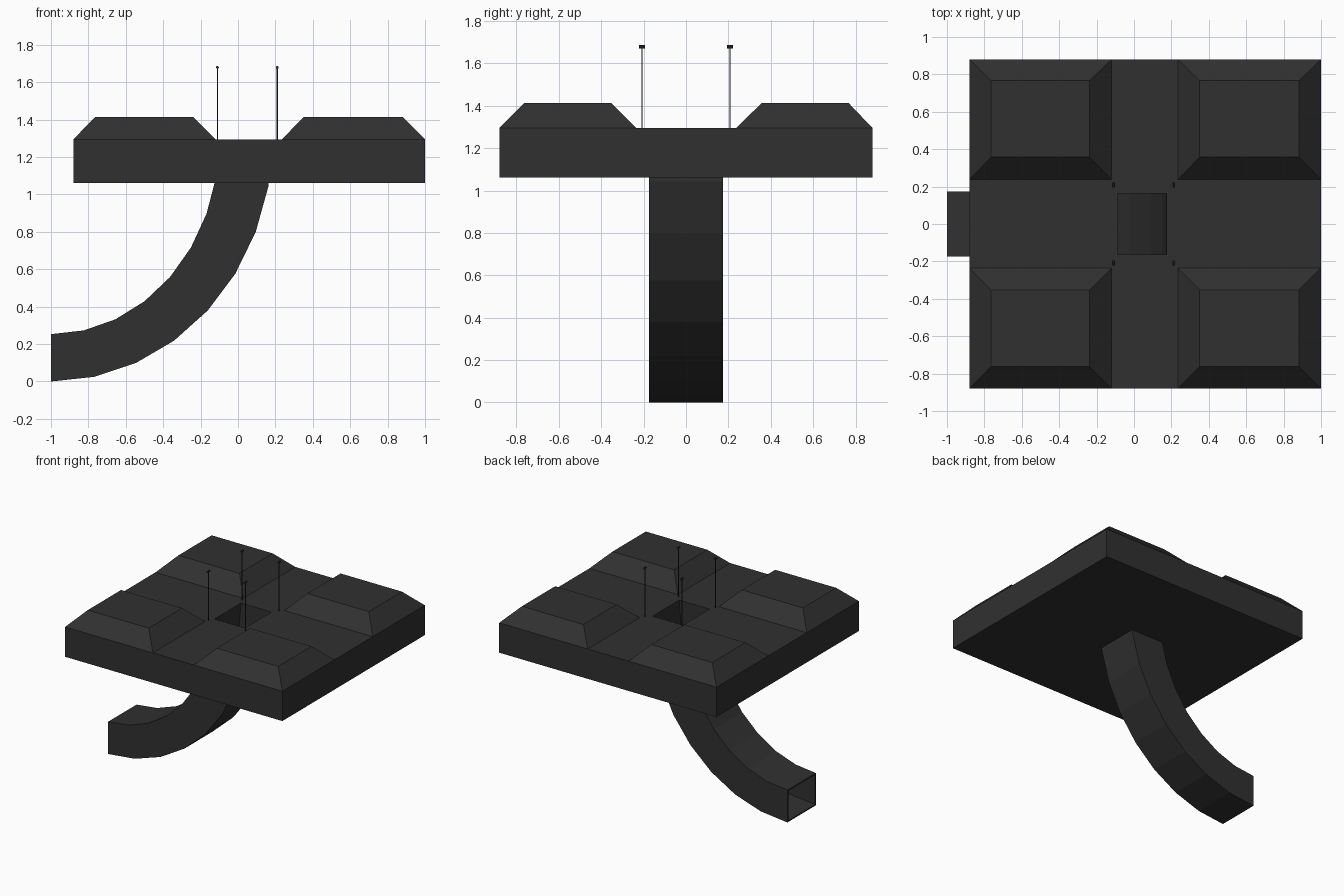
import bpy, bmesh, math
from mathutils import Matrix

if "Cube" in bpy.data.objects:
    bpy.data.objects.remove(bpy.data.objects["Cube"])

mat = bpy.data.materials.new("charcoal")
mat.diffuse_color = (0.03, 0.03, 0.03, 1)
mat.use_nodes = True
mat.node_tree.nodes["Principled BSDF"].inputs["Base Color"].default_value = mat.diffuse_color

TOP, BOTTOM = 1.295, 1.062


def finish(name, bm):
    bmesh.ops.recalc_face_normals(bm, faces=bm.faces)
    me = bpy.data.meshes.new(name)
    bm.to_mesh(me)
    bm.free()
    me.materials.append(mat)
    ob = bpy.data.objects.new(name, me)
    bpy.context.collection.objects.link(ob)
    return ob


def rect(bm, x0, x1, y0, y1, z):
    return [bm.verts.new(p) for p in ((x0, y0, z), (x1, y0, z), (x1, y1, z), (x0, y1, z))]


def bridge(bm, a, b):
    for i in range(4):
        j = (i + 1) % 4
        bm.faces.new((a[i], a[j], b[j], b[i]))


# Square platform with the pipe opening through it
bm = bmesh.new()
rings = [rect(bm, -0.88, 1, -0.88, 0.88, BOTTOM),
         rect(bm, -0.88, 1, -0.88, 0.88, TOP),
         rect(bm, -0.10, 0.184, -0.174, 0.174, TOP),
         rect(bm, -0.118, 0.163, -0.174, 0.174, BOTTOM)]
for i in range(4):
    bridge(bm, rings[i], rings[(i + 1) % 4])
finish("platform", bm)

# Four bevelled corner pads
pad_x = {"left": (-0.88, -0.12, -0.765, -0.237), "right": (0.235, 1, 0.35, 0.882)}
pad_y = {"front": (-0.88, -0.235, -0.763, -0.352), "back": (0.237, 0.88, 0.357, 0.767)}
for xn, x in pad_x.items():
    for yn, y in pad_y.items():
        bm = bmesh.new()
        low = rect(bm, x[0], x[1], y[0], y[1], TOP)
        high = rect(bm, x[2], x[3], y[2], y[3], 1.413)
        bridge(bm, low, high)
        bm.faces.new(high)
        bm.faces.new(low)
        finish(f"pad_{yn}_{xn}", bm)


# Hollow square pipe swept through a quarter ellipse, open at both ends
def pipe_section(bm, t, wall):
    a = t * math.pi / 2

    def pt(rx, rz):
        return -1 + rx * math.sin(a), TOP - rz * math.cos(a)
    xo, zo = pt(1.185 - wall, 1.295 - wall)
    xi, zi = pt(0.90 + wall, 1.042 + wall)
    h = 0.175 - wall
    return [bm.verts.new(p) for p in ((xo, -h, zo), (xo, h, zo), (xi, h, zi), (xi, -h, zi))]


bm = bmesh.new()
outer = [pipe_section(bm, i / 8, 0) for i in range(9)]
inner = [pipe_section(bm, i / 8, 0.011) for i in range(9)]
for skin in (outer, inner):
    for a, b in zip(skin, skin[1:]):
        bridge(bm, a, b)
for end in (0, 8):
    bridge(bm, outer[end], inner[end])
finish("curved_pipe", bm)

# Four thin pins with small cross-wise heads around the opening
for n, (x, y) in enumerate([(-0.11, -0.208), (0.21, -0.208), (-0.11, 0.208), (0.21, 0.208)], 1):
    bm = bmesh.new()
    bmesh.ops.create_cone(bm, cap_ends=True, segments=8, radius1=0.003, radius2=0.003, depth=0.385,
                          matrix=Matrix.Translation((x, y, TOP + 0.1875)))
    bmesh.ops.create_cone(bm, cap_ends=True, segments=8, radius1=0.008, radius2=0.008, depth=0.028,
                          matrix=Matrix.Translation((x, y, 1.679)) @ Matrix.Rotation(math.pi / 2, 4, 'X'))
    finish(f"pin_{n}", bm)
